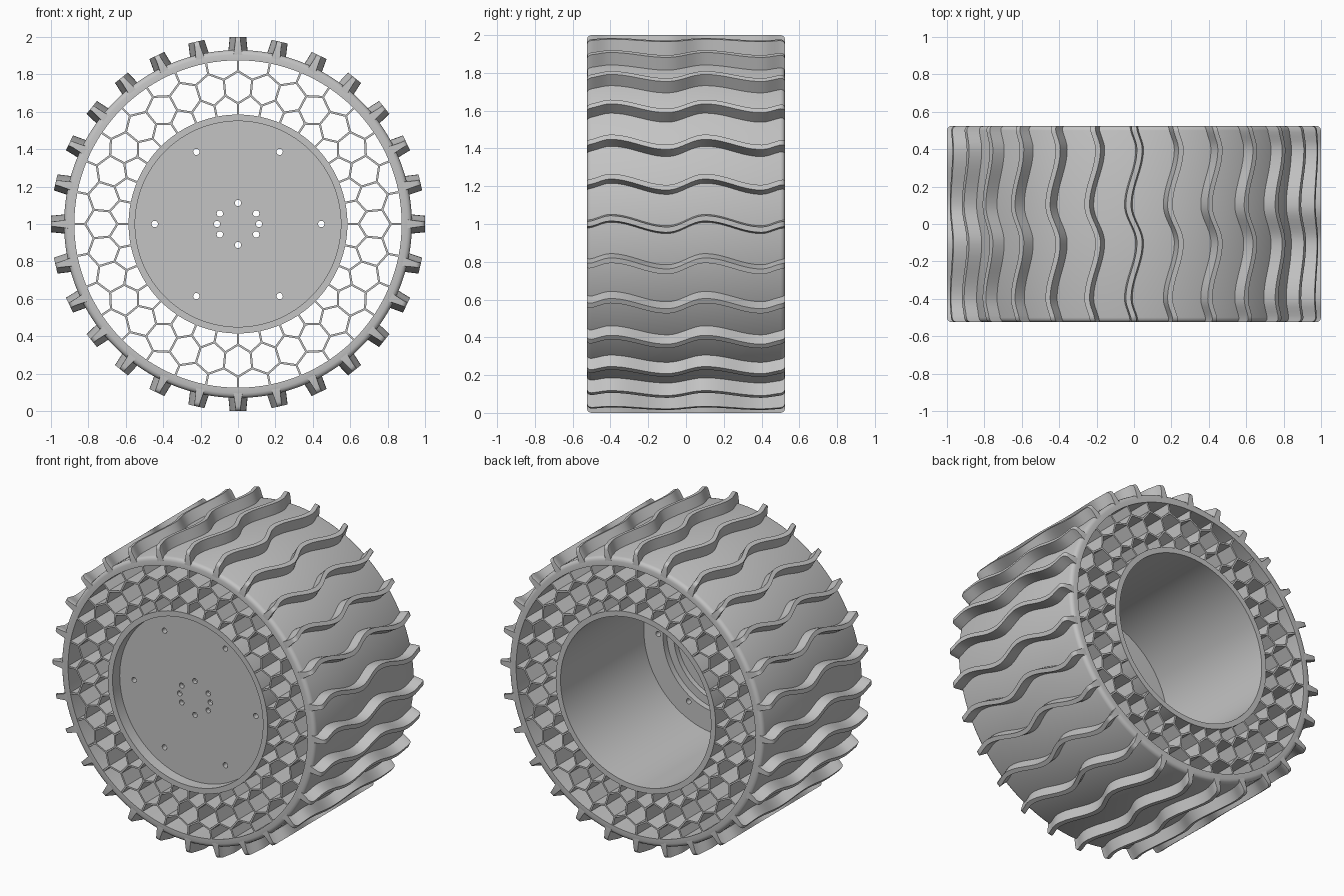
import bpy, bmesh
from math import sin, cos, pi, radians
from mathutils import Matrix, Vector

cube = bpy.data.objects.get("Cube")
if cube:
    bpy.data.objects.remove(cube)

HALF = 0.525            # half the wheel width
CENTRE = Vector((0, 0, 1))
CELLS = 32              # honeycomb cells around the wheel
LUGS = 28               # tread lugs around the wheel

grey = bpy.data.materials.new("plain grey")
grey.use_nodes = True
grey.diffuse_color = (0.55, 0.55, 0.55, 1)
grey.node_tree.nodes["Principled BSDF"].inputs["Base Color"].default_value = grey.diffuse_color


def finish(bm, name, smooth=True):
    """Turn a bmesh into a shaded object with the grey material."""
    bmesh.ops.recalc_face_normals(bm, faces=bm.faces)
    mesh = bpy.data.meshes.new(name)
    bm.to_mesh(mesh)
    bm.free()
    mesh.materials.append(grey)
    obj = bpy.data.objects.new(name, mesh)
    bpy.context.collection.objects.link(obj)
    if smooth:
        bpy.ops.object.select_all(action='DESELECT')
        obj.select_set(True)
        bpy.context.view_layer.objects.active = obj
        bpy.ops.object.shade_smooth_by_angle(angle=radians(30))
    return obj


def lathe(name, profile, closed, steps=128):
    """Spin a (radius, y) profile about the wheel axle."""
    bm = bmesh.new()
    verts = [bm.verts.new((r, y, 1)) for r, y in profile]
    pairs = list(zip(verts, verts[1:]))
    if closed:
        pairs.append((verts[-1], verts[0]))
    edges = [bm.edges.new(p) for p in pairs]
    bmesh.ops.spin(bm, geom=verts + edges, cent=CENTRE, axis=(0, 1, 0),
                   angle=2 * pi, steps=steps, use_duplicate=False)
    bmesh.ops.remove_doubles(bm, verts=bm.verts, dist=1e-5)
    return finish(bm, name)


def polar(r, a, y=0):
    """Point at radius r, clockwise angle a from the top."""
    return Vector((r * sin(a), y, 1 + r * cos(a)))


# Outer band with rounded shoulders
shoulder = [(0.905, HALF), (0.918, HALF - 0.004), (0.926, HALF - 0.012), (0.93, HALF - 0.025)]
outer = shoulder + [(r, -y) for r, y in reversed(shoulder)]
lathe("tread_band", [(0.875, -HALF), (0.875, HALF)] + outer, True)

# Hub: barrel, recessed front plate and stepped back
hub = lathe("hub", [(0, -0.45), (0.55, -0.45), (0.55, -HALF), (0.585, -HALF),
                    (0.585, HALF), (0.55, HALF), (0.55, -0.345), (0.41, -0.345),
                    (0.41, -0.385), (0.36, -0.385), (0.36, -0.42), (0, -0.42)], False)

# Bolt holes through the hub plate
bm = bmesh.new()
holes = [(0.445, a) for a in range(30, 390, 60)]
holes += [(0.112, a) for a in (0, 60, 90, 120, 180, 240, 270, 300)]
for r, a in holes:
    place = Matrix.Translation(polar(r, radians(a), -0.4)) @ Matrix.Rotation(pi / 2, 4, 'X')
    bmesh.ops.create_cone(bm, cap_ends=True, segments=20, radius1=0.017,
                          radius2=0.017, depth=0.3, matrix=place)
cutter = finish(bm, "bolt_hole_cutter", False)
cutter.hide_render = True
cutter.hide_viewport = True
cut = hub.modifiers.new("bolt holes", 'BOOLEAN')
cut.operation = 'DIFFERENCE'
cut.solver = 'EXACT'
cut.object = cutter
bpy.context.view_layer.update()
cut_mesh = bpy.data.meshes.new_from_object(
    hub.evaluated_get(bpy.context.evaluated_depsgraph_get()))
hub.modifiers.clear()
hub.data = cut_mesh
bpy.data.objects.remove(cutter)

# Honeycomb spokes: thin walls running the full width
bm = bmesh.new()


def wall(p, q, thick=0.011):
    d = q - p
    along = d.normalized()
    side = Vector((0, 1, 0)).cross(along)
    basis = Matrix((along, (0, 1, 0), side)).transposed().to_4x4()
    size = Matrix.Diagonal((d.length + thick * 0.5, 2 * HALF - 0.006, thick, 1))
    bmesh.ops.create_cube(bm, size=1, matrix=Matrix.Translation((p + q) / 2) @ basis @ size)


step = 2 * pi / CELLS
for i in range(CELLS):
    a, mid = i * step, (i + 0.5) * step
    wall(polar(0.58, a), polar(0.645, a))
    wall(polar(0.69, mid), polar(0.775, mid))
    wall(polar(0.817, a), polar(0.88, a))
    for end in (a, a + step):
        wall(polar(0.645, end), polar(0.69, mid))
        wall(polar(0.817, end), polar(0.775, mid))
finish(bm, "honeycomb_spokes", False)

# Wavy tread lugs
knots = [(-HALF, 0), (-0.4, -0.03), (-0.1, 0.03), (0.1, -0.03), (0.4, 0.03), (HALF, 0)]


def sway(y):
    """Sideways offset of a lug, eased between the knots."""
    for (y0, s0), (y1, s1) in zip(knots, knots[1:]):
        if y <= y1 + 1e-6:
            t = (y - y0) / (y1 - y0)
            return s0 + (s1 - s0) * (1 - cos(pi * t)) / 2


tip = [HALF, HALF - 0.004, HALF - 0.012, HALF - 0.025]
count = 44
inner = [(-1 + 2 * k / count) * 0.49 for k in range(count + 1)]
stations = [-y for y in tip] + inner + tip[::-1]
drop = {0: 0.025, 1: 0.012, 2: 0.004}

bm = bmesh.new()
for i in range(LUGS):
    turn = Matrix.Translation(CENTRE) @ Matrix.Rotation(2 * pi * i / LUGS, 4, 'Y')
    rows = []
    for k, y in enumerate(stations):
        top = 1 - drop.get(min(k, len(stations) - 1 - k), 0)
        s = sway(y)
        section = [(-0.024, 0.9), (-0.014, top), (0.014, top), (0.024, 0.9)]
        rows.append([bm.verts.new(turn @ Vector((s + x, y, z))) for x, z in section])
    for r0, r1 in zip(rows, rows[1:]):
        for j in range(4):
            n = (j + 1) % 4
            bm.faces.new((r0[j], r0[n], r1[n], r1[j]))
    bm.faces.new(rows[0])
    bm.faces.new(rows[-1])
finish(bm, "tread_lugs")
